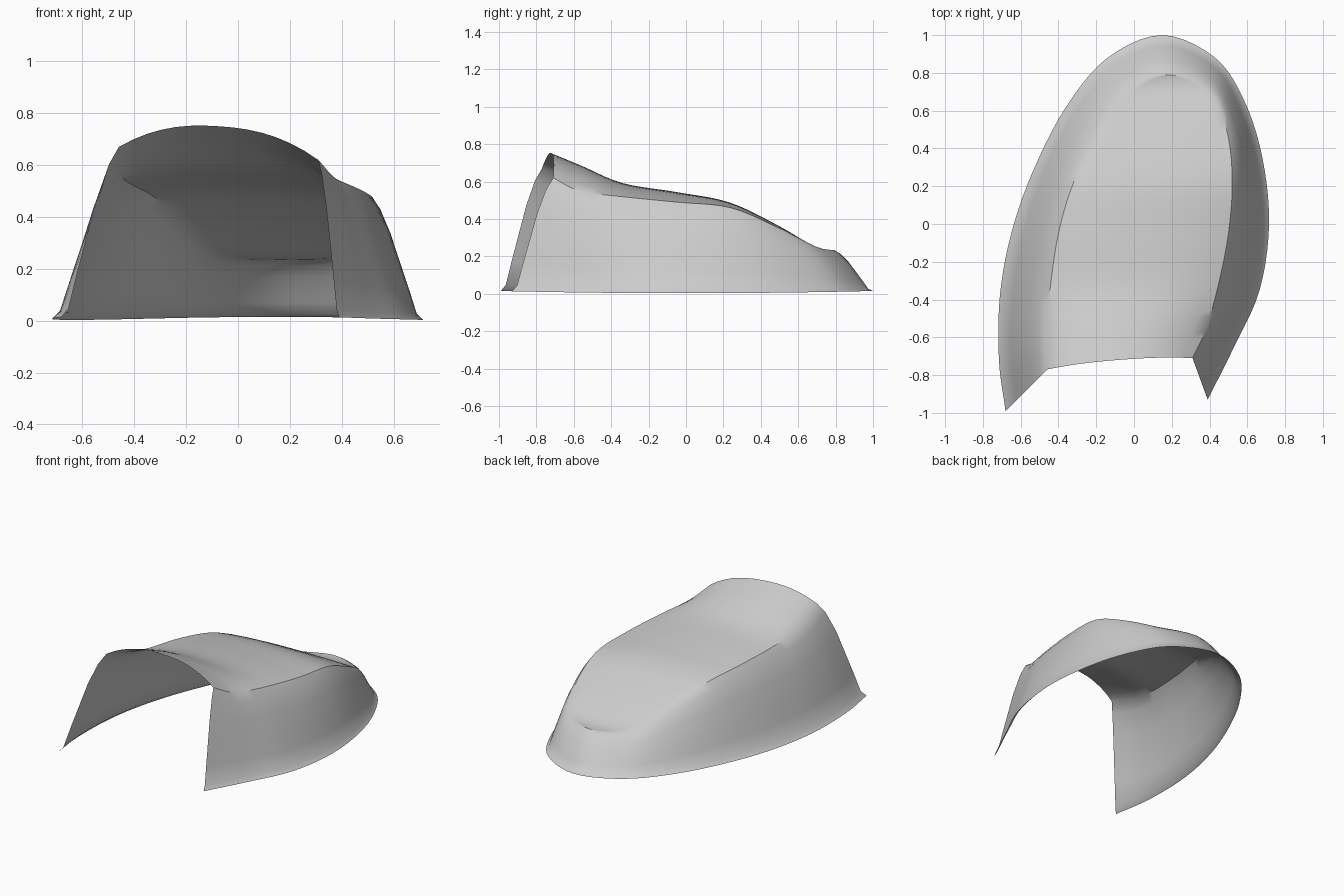
import bpy, bmesh
from mathutils import Vector

if "Cube" in bpy.data.objects:
    bpy.data.objects.remove(bpy.data.objects["Cube"])

# Stations round the open U: base x, y, then shoulder x, y, z
STATIONS = [
    (-.68, -.99, -.46, -.77, .67), (-.715, -.72, -.465, -.58, .60),
    (-.71, -.38, -.445, -.35, .55), (-.65, -.05, -.40, -.05, .52),
    (-.535, .28, -.32, .22, .475), (-.36, .62, -.19, .48, .36),
    (-.14, .88, -.05, .68, .25), (.15, 1.0, .17, .79, .235),
    (.43, .88, .40, .70, .25), (.585, .65, .49, .50, .35),
    (.68, .35, .52, .24, .46), (.715, .0, .50, -.05, .49),
    (.665, -.35, .44, -.35, .52), (.53, -.65, .375, -.57, .55),
    (.39, -.93, .31, -.71, .62)]
CROWN = [.105, .105, .055, .035, .02, .01, 0, 0]   # crown height per cross row
WALL = [(0, 0), (.12, .05), (.26, .24), (.4, .42), (.62, .7), (.83, .9), (1, 1)]
STEPS, ACROSS = 5, 14


def spline(rows, steps):
    """Catmull-Rom resampling of equally long tuples."""
    p = [Vector(r) for r in rows]
    p = [2 * p[0] - p[1]] + p + [2 * p[-1] - p[-2]]
    out = []
    for i in range(1, len(p) - 2):
        a, b, c, d = p[i - 1:i + 3]
        for k in range(steps):
            t = k / steps
            out.append(.5 * (2 * b + (c - a) * t + (2 * a - 5 * b + 4 * c - d) * t * t
                             + (3 * b - a - 3 * c + d) * t ** 3))
    return out + [p[-2]]


def skin(bm, rows):
    """Quads between neighbouring rows of vertices."""
    grid = [[bm.verts.new(v) for v in r] for r in rows]
    for r, s in zip(grid, grid[1:]):
        for i in range(len(r) - 1):
            bm.faces.new((r[i], r[i + 1], s[i + 1], s[i]))


bm = bmesh.new()
stations = spline(STATIONS, STEPS)
base = [Vector((s[0], s[1], .003 + .012 * s[1] ** 2)) for s in stations]
shoulder = [Vector((s[2], s[3], s[4])) for s in stations]

# Side wall with a small flared lip at the bottom
skin(bm, [[Vector((b.x + (s.x - b.x) * f, b.y + (s.y - b.y) * f, b.z + (s.z - b.z) * g))
           for b, s in zip(base, shoulder)] for f, g in WALL])

# Crowned top spanning left to right shoulder, closing at the toe
crown = [c[0] for c in spline([(c, 0) for c in CROWN], STEPS)]
top = []
for i, h in enumerate(crown):
    left, right = shoulder[i], shoulder[-1 - i]
    row = []
    for k in range(ACROSS + 1):
        u = k / ACROSS
        arch = 1 - abs(2 * u - 1) ** 2.4
        row.append(left.lerp(right, u) + Vector((0, .2 * h, h)) * arch)
    top.append(row)
skin(bm, top)

bmesh.ops.remove_doubles(bm, verts=bm.verts, dist=.0005)
bmesh.ops.recalc_face_normals(bm, faces=bm.faces)
# Make the outside face outwards
bm.faces.ensure_lookup_table()
if sum(f.normal.z * f.calc_area() for f in bm.faces) < 0:
    bmesh.ops.reverse_faces(bm, faces=bm.faces)

mesh = bpy.data.meshes.new("toe_cap_shell")
bm.to_mesh(mesh)
bm.free()
obj = bpy.data.objects.new("toe_cap_shell", mesh)
bpy.context.collection.objects.link(obj)
bpy.context.view_layer.objects.active = obj
obj.select_set(True)
bpy.ops.object.shade_smooth_by_angle(angle=.6)
